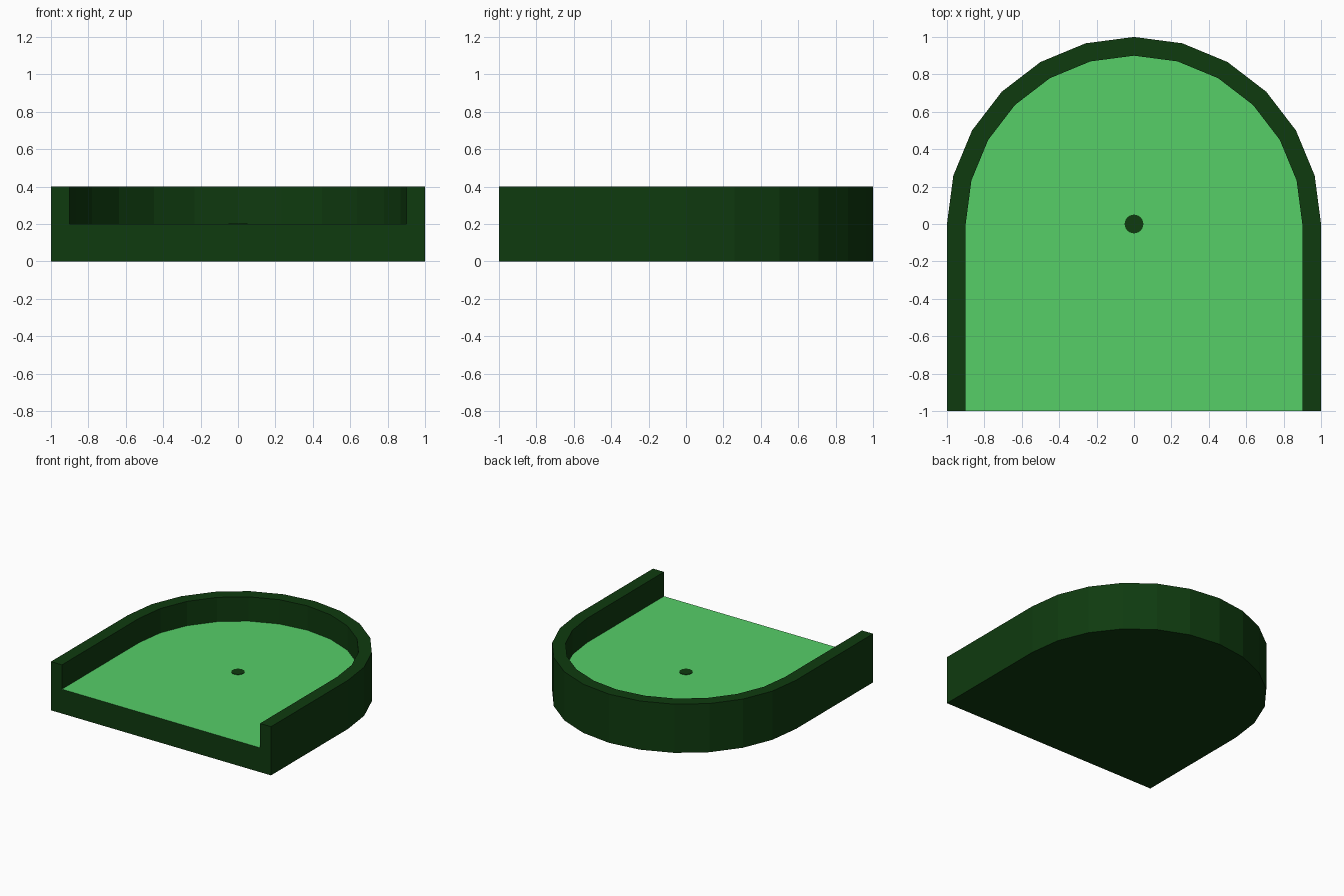
import bpy, bmesh
from math import sin, cos, pi

cube = bpy.data.objects.get("Cube")
if cube:
    bpy.data.objects.remove(cube)

HEIGHT, FLOOR, WALL, ARC_STEPS = 0.4, 0.2, 0.1, 12


def make_material(name, rgb):
    mat = bpy.data.materials.new(name)
    mat.use_nodes = True
    mat.diffuse_color = (*rgb, 1)
    mat.node_tree.nodes["Principled BSDF"].inputs["Base Color"].default_value = (*rgb, 1)
    return mat


def add_object(name, bm, materials):
    bmesh.ops.recalc_face_normals(bm, faces=bm.faces)
    mesh = bpy.data.meshes.new(name)
    bm.to_mesh(mesh)
    bm.free()
    for mat in materials:
        mesh.materials.append(mat)
    obj = bpy.data.objects.new(name, mesh)
    bpy.context.collection.objects.link(obj)
    return obj


def arch(bm, radius, z):
    """Arch outline: straight sides from the front edge, half circle at the back."""
    arc = [(radius * cos(pi * i / ARC_STEPS), radius * sin(pi * i / ARC_STEPS))
           for i in range(ARC_STEPS + 1)]
    path = [(radius, -1)] + arc + [(-radius, -1)]
    return [bm.verts.new((x, y, z)) for x, y in path]


def bridge(bm, a, b):
    for i in range(len(a) - 1):
        bm.faces.new((a[i], a[i + 1], b[i + 1], b[i]))


dark_green = make_material("dark green", (0.0047, 0.043, 0.0048))
light_green = make_material("light green", (0.092, 0.62, 0.137))

# Tray: solid base with a raised rim, open at the front
bm = bmesh.new()
base = arch(bm, 1, 0)
rim_outer = arch(bm, 1, HEIGHT)
rim_inner = arch(bm, 1 - WALL, HEIGHT)
floor_edge = arch(bm, 1 - WALL, FLOOR)
bridge(bm, base, rim_outer)
bridge(bm, rim_outer, rim_inner)
bridge(bm, rim_inner, floor_edge)
bm.faces.new(base)
floor = bm.faces.new(floor_edge)
floor.material_index = 1
rings = (base, rim_outer, rim_inner, floor_edge)
bm.faces.new([r[0] for r in rings] + [r[-1] for r in reversed(rings)])
add_object("tray", bm, [dark_green, light_green])

# Centre spot: thin painted disc on the floor
bm = bmesh.new()
bmesh.ops.create_cone(bm, cap_ends=True, segments=24, radius1=0.05,
                      radius2=0.05, depth=0.004)
spot = add_object("centre_spot", bm, [dark_green])
spot.location.z = FLOOR + 0.002
